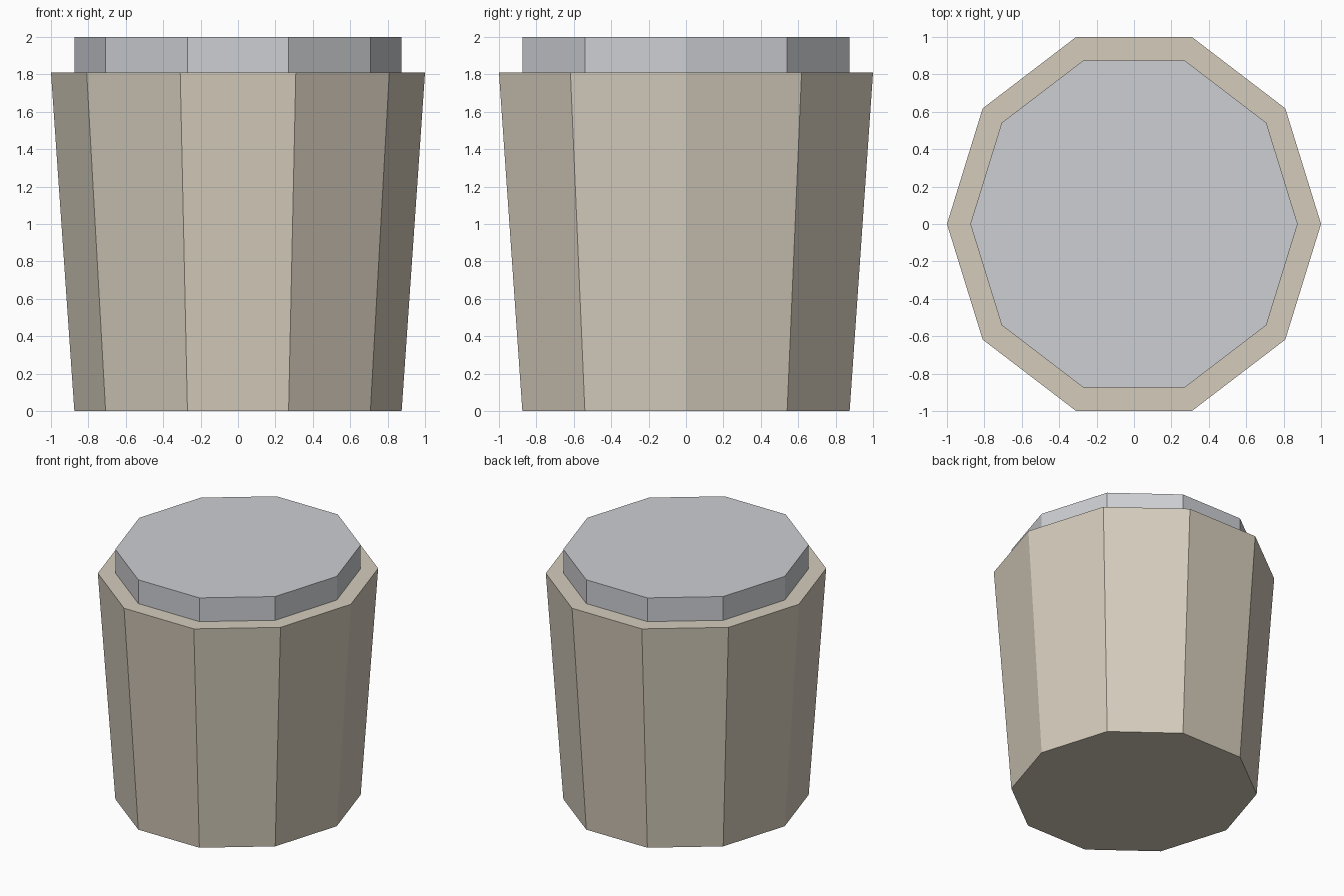
import bpy
import bmesh
from math import cos, sin, pi

SIDES = 10
DEPTH_SCALE = 1 / sin(2 * pi / 5)  # makes depth equal to width

cube = bpy.data.objects.get("Cube")
if cube:
    bpy.data.objects.remove(cube, do_unlink=True)


def make_material(name, colour):
    mat = bpy.data.materials.new(name)
    mat.use_nodes = True
    mat.diffuse_color = colour
    bsdf = next(n for n in mat.node_tree.nodes if n.type == "BSDF_PRINCIPLED")
    bsdf.inputs["Base Color"].default_value = colour
    bsdf.inputs["Roughness"].default_value = 0.8
    return mat


def make_prism(name, rings, mat):
    """Capped ten-sided solid through (radius, height) rings."""
    bm = bmesh.new()
    loops = []
    for radius, z in rings:
        angles = [2 * pi * i / SIDES for i in range(SIDES)]
        loops.append([bm.verts.new((radius * cos(a), radius * DEPTH_SCALE * sin(a), z))
                      for a in angles])
    for low, high in zip(loops, loops[1:]):
        for i in range(SIDES):
            j = (i + 1) % SIDES
            bm.faces.new((low[i], low[j], high[j], high[i]))
    bm.faces.new(loops[0][::-1])
    bm.faces.new(loops[-1])
    mesh = bpy.data.meshes.new(name)
    bm.to_mesh(mesh)
    bm.free()
    mesh.materials.append(mat)
    obj = bpy.data.objects.new(name, mesh)
    bpy.context.collection.objects.link(obj)
    return obj


beige = make_material("warm beige", (0.66, 0.60, 0.50, 1))
grey = make_material("pale grey", (0.61, 0.62, 0.65, 1))

# Tapered body, wider at the rim
make_prism("body", [(0.875, 0), (1, 1.81)], beige)

# Straight inset lid on top
make_prism("lid", [(0.875, 1.81), (0.875, 2)], grey)
